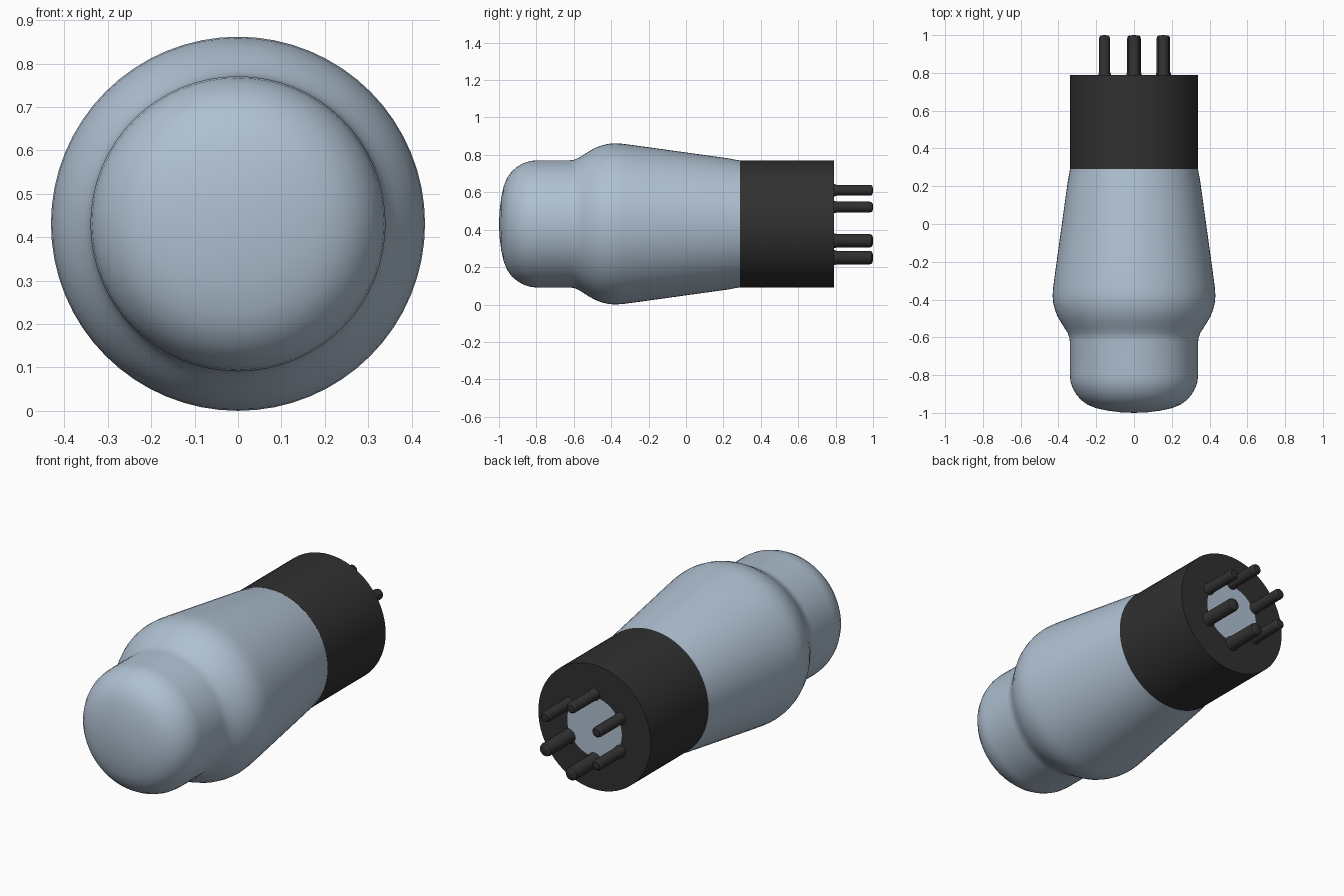
import bpy, bmesh, math

cube = bpy.data.objects.get("Cube")
if cube:
    bpy.data.objects.remove(cube, do_unlink=True)

AXIS_Z = 0.431   # height of the long axis, which runs along y


def material(name, rgb):
    m = bpy.data.materials.new(name)
    m.use_nodes = True
    m.diffuse_color = (*rgb, 1)
    bsdf = m.node_tree.nodes["Principled BSDF"]
    bsdf.inputs["Base Color"].default_value = (*rgb, 1)
    bsdf.inputs["Roughness"].default_value = 0.5
    return m


glass = material("blue grey glass", (0.43, 0.53, 0.64))
black = material("black plastic", (0.030, 0.030, 0.030))


def lathe(name, profile, mats, cx=0.0, cz=AXIS_Z, segments=64, rule=None):
    """Revolve (radius, y) points around a line parallel to y."""
    bm = bmesh.new()
    rings = []
    for r, y in profile:
        if r == 0:
            rings.append([bm.verts.new((cx, y, cz))] * segments)
        else:
            rings.append([bm.verts.new((cx + r * math.cos(2 * math.pi * i / segments), y,
                                        cz + r * math.sin(2 * math.pi * i / segments)))
                          for i in range(segments)])
    for a, b in zip(rings, rings[1:]):
        for i in range(segments):
            j = (i + 1) % segments
            corners = list(dict.fromkeys((a[i], a[j], b[j], b[i])))
            face = bm.faces.new(corners)
            if rule:
                face.material_index = rule(face)
    bmesh.ops.recalc_face_normals(bm, faces=bm.faces)
    mesh = bpy.data.meshes.new(name)
    bm.to_mesh(mesh)
    bm.free()
    for m in mats:
        mesh.materials.append(m)
    obj = bpy.data.objects.new(name, mesh)
    bpy.context.collection.objects.link(obj)
    bpy.ops.object.select_all(action="DESELECT")
    obj.select_set(True)
    bpy.context.view_layer.objects.active = obj
    bpy.ops.object.shade_smooth_by_angle(angle=math.radians(35))
    return obj


# Glass envelope: domed tip, straight neck, round shoulder, long taper
lathe("glass_bulb", [
    (0, -1.0), (0.07, -0.997), (0.14, -0.988), (0.20, -0.975), (0.245, -0.957),
    (0.28, -0.932), (0.306, -0.902), (0.325, -0.868), (0.336, -0.835), (0.34, -0.80),
    (0.34, -0.62), (0.343, -0.598), (0.352, -0.575), (0.368, -0.55), (0.387, -0.52),
    (0.406, -0.487), (0.42, -0.45), (0.428, -0.415), (0.431, -0.38), (0.428, -0.335),
    (0.418, -0.26), (0.35, 0.23), (0.342, 0.27), (0.339, 0.292)], [glass])

# Base cylinder with a pale round centre on its rear face
lathe("base", [(0, 0.29), (0.34, 0.29), (0.34, 0.79), (0.165, 0.79), (0, 0.79)],
      [black, glass],
      rule=lambda f: int(f.calc_center_median().y > 0.78 and len(f.verts) == 3))

# Six contact pins on a circle, two of them thicker
for n, (angle, r) in enumerate([(90, 0.029), (30, 0.029), (-30, 0.036),
                                (-90, 0.036), (-150, 0.029), (150, 0.029)]):
    a = math.radians(angle)
    lathe(f"contact_pin_{n + 1}",
          [(0, 0.78), (r + 0.004, 0.78), (r + 0.004, 0.795), (r, 0.805), (r, 0.982),
           (r * 0.92, 0.992), (r * 0.7, 0.998), (0, 1.0)],
          [black], cx=0.18 * math.cos(a), cz=AXIS_Z + 0.18 * math.sin(a), segments=20)
